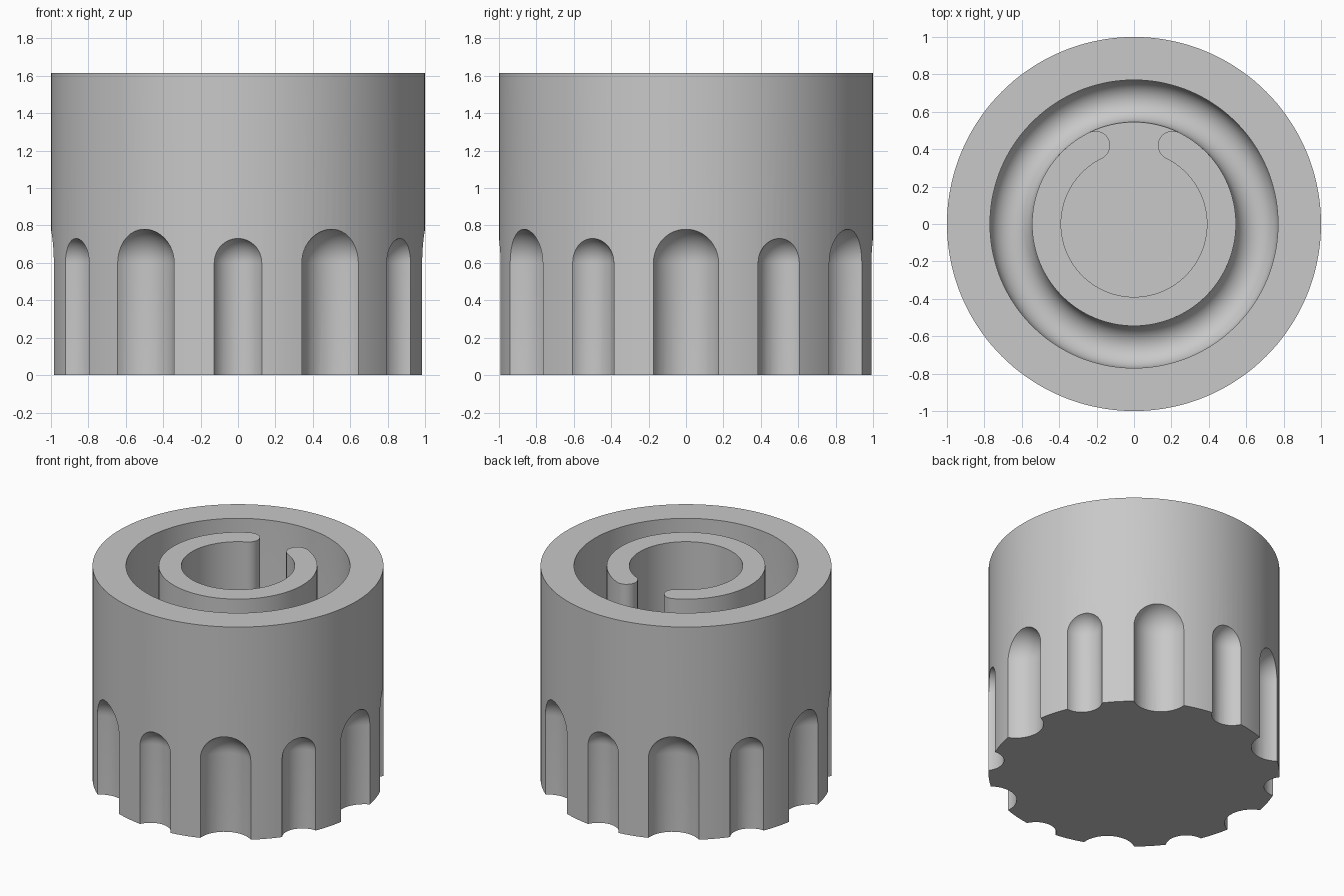
import bpy, bmesh
from math import sin, cos, pi, radians, asin
from mathutils import Matrix, Vector

cube = bpy.data.objects.get("Cube")
if cube:
    bpy.data.objects.remove(cube, do_unlink=True)

HEIGHT, FLOOR = 1.615, 0.5
CAVITY_R, RING_OUT, RING_IN = 0.77, 0.545, 0.39

grey = bpy.data.materials.new("plain grey")
grey.use_nodes = True
colour = (0.58, 0.58, 0.58, 1)
grey.diffuse_color = colour
grey.node_tree.nodes["Principled BSDF"].inputs["Base Color"].default_value = colour


def arc(cx, cy, r, start, end, steps):
    """Points along an arc, angles in radians."""
    angles = [start + (end - start) * i / steps for i in range(steps + 1)]
    return [(cx + r * cos(a), cy + r * sin(a)) for a in angles]


def lathe(bm, profile, steps, offset=(0, 0, 0)):
    """Spin an (r, z) profile round a vertical axis at offset."""
    centre = Vector(offset)
    verts = [bm.verts.new(centre + Vector((r, 0, z))) for r, z in profile]
    edges = [bm.edges.new(pair) for pair in zip(verts, verts[1:])]
    bmesh.ops.spin(bm, geom=verts + edges, cent=centre, axis=(0, 0, 1),
                   angle=2 * pi, steps=steps)
    bmesh.ops.remove_doubles(bm, verts=bm.verts[:], dist=1e-5)


def finish(bm, name):
    bmesh.ops.recalc_face_normals(bm, faces=bm.faces[:])
    mesh = bpy.data.meshes.new(name)
    bm.to_mesh(mesh)
    bm.free()
    mesh.materials.append(grey)
    obj = bpy.data.objects.new(name, mesh)
    bpy.context.collection.objects.link(obj)
    return obj


def select(obj):
    bpy.ops.object.select_all(action="DESELECT")
    obj.select_set(True)
    bpy.context.view_layer.objects.active = obj


# Knob body: closed base, straight wall, deep cavity with a rounded trough
trough_r = (CAVITY_R - RING_OUT) / 2
profile = [(0, 0), (1, 0), (1, HEIGHT), (CAVITY_R, HEIGHT)]
profile += arc(CAVITY_R - trough_r, FLOOR, trough_r, 0, -pi, 16)
profile += [(0, FLOOR)]
bm = bmesh.new()
lathe(bm, profile, 144)
body = finish(bm, "knob_body")

# Grip flutes: round-ended cutters, wide and narrow in turn
bm = bmesh.new()
for i in range(12):
    radius, axis = ((0.19, 1.06), (0.14, 1.05))[i % 2]
    capsule = [(0, -0.2), (radius, -0.2)] + arc(0, 0.6, radius, 0, pi / 2, 12)
    a = radians(30 * i)
    lathe(bm, capsule, 48, (axis * cos(a), axis * sin(a), 0))
cutter = finish(bm, "flute_cutter")
cutter.hide_render = True

cut = body.modifiers.new("flutes", "BOOLEAN")
cut.operation = "DIFFERENCE"
cut.solver = "EXACT"
cut.object = cutter
select(body)
bpy.ops.object.modifier_apply(modifier=cut.name)
bpy.data.objects.remove(cutter, do_unlink=True)

# Shaft clamp: C-shaped ring with rounded ends, open at the back
mid, cap = (RING_OUT + RING_IN) / 2, (RING_OUT - RING_IN) / 2
gap = asin(0.205 / mid)
start, end = pi / 2 + gap, 5 * pi / 2 - gap
outline = arc(0, 0, RING_OUT, start, end, 96)
outline += arc(mid * cos(end), mid * sin(end), cap, end, end + pi, 14)[1:-1]
outline += arc(0, 0, RING_IN, end, start, 96)
outline += arc(mid * cos(start), mid * sin(start), cap, start + pi, start + 2 * pi, 14)[1:-1]
bm = bmesh.new()
base = bm.faces.new([bm.verts.new((x, y, FLOOR - 0.02)) for x, y in outline])
top = bmesh.ops.extrude_face_region(bm, geom=[base])["geom"]
bmesh.ops.translate(bm, verts=[g for g in top if isinstance(g, bmesh.types.BMVert)],
                    vec=(0, 0, HEIGHT - FLOOR + 0.02))
clamp = finish(bm, "shaft_clamp")

for obj in (body, clamp):
    select(obj)
    bpy.ops.object.shade_smooth_by_angle(angle=radians(30))
